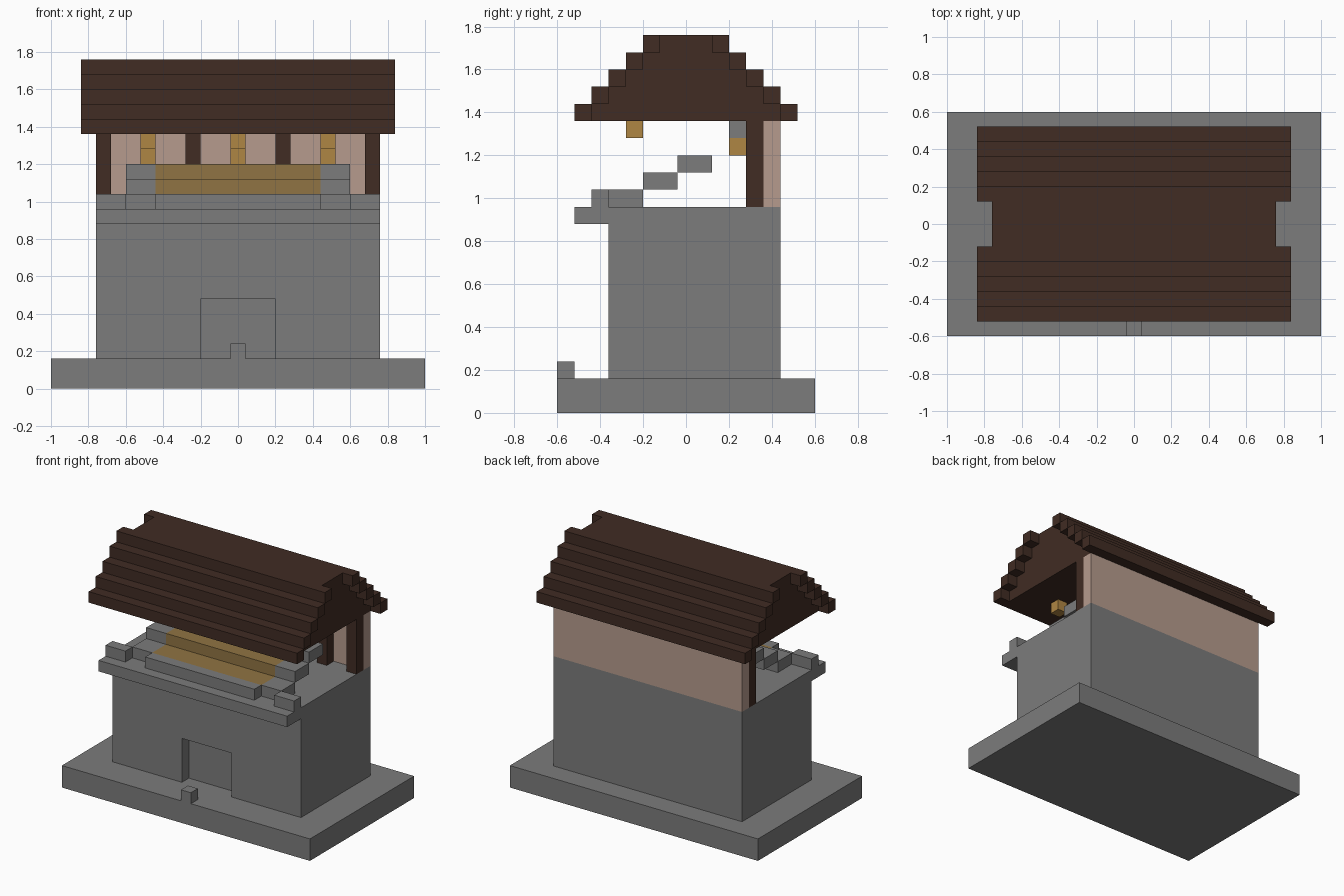
import bpy
import bmesh
from mathutils import Vector

old = bpy.data.objects.get("Cube")
if old:
    bpy.data.objects.remove(old, do_unlink=True)

U = 0.08  # building block size


def material(name, rgb):
    m = bpy.data.materials.new(name)
    m.use_nodes = True
    m.diffuse_color = (*rgb, 1)
    bsdf = m.node_tree.nodes["Principled BSDF"]
    bsdf.inputs["Base Color"].default_value = (*rgb, 1)
    bsdf.inputs["Roughness"].default_value = 0.9
    return m


STONE = material("grey stone", (0.2, 0.2, 0.2))
WOOD = material("dark brown wood", (0.052, 0.025, 0.017))
PLASTER = material("pink plaster", (0.47, 0.33, 0.27))
LAMP = material("golden lamp", (0.43, 0.24, 0.056))
STRAW = material("dull ochre", (0.28, 0.175, 0.056))


def finish(name, bm, mat):
    bmesh.ops.recalc_face_normals(bm, faces=bm.faces)
    mesh = bpy.data.meshes.new(name)
    bm.to_mesh(mesh)
    bm.free()
    mesh.materials.append(mat)
    obj = bpy.data.objects.new(name, mesh)
    bpy.context.collection.objects.link(obj)
    return obj


def box(name, mat, x, y, z):
    """Box from (low, high) ranges in block units."""
    bm = bmesh.new()
    bmesh.ops.create_cube(bm, size=1)
    for v in bm.verts:
        v.co = Vector([U * (r[0] if c < 0 else r[1]) for c, r in zip(v.co, (x, y, z))])
    return finish(name, bm, mat)


def mirrored(name, mat, x, y, z):
    """Matching boxes on the left (+x) and the right (-x)."""
    box("left_" + name, mat, x, y, z)
    box("right_" + name, mat, (-x[1], -x[0]), y, z)


# Plinth, peg and solid hall
box("plinth", STONE, (-12.5, 12.5), (-7.5, 7.5), (0, 2))
box("peg", STONE, (-0.5, 0.5), (-7.5, -6.5), (2, 3))
box("hall", STONE, (-9.5, 9.5), (-3.5, 5.5), (2, 12))

# Front wall with a doorway recess
outline = [(-9.5, 2), (-2.5, 2), (-2.5, 6), (2.5, 6), (2.5, 2), (9.5, 2), (9.5, 12), (-9.5, 12)]
bm = bmesh.new()
face = bm.faces.new([bm.verts.new((x * U, -4.5 * U, z * U)) for x, z in outline])
ext = bmesh.ops.extrude_face_region(bm, geom=[face])
bmesh.ops.translate(bm, vec=(0, U, 0), verts=[g for g in ext["geom"] if isinstance(g, bmesh.types.BMVert)])
finish("front_wall", bm, STONE)

# Balcony ledge and parapet
box("balcony_ledge", STONE, (-9.5, 9.5), (-6.5, -4.5), (11, 12))
box("parapet", STONE, (-5.5, 5.5), (-5.5, -4.5), (12, 13))
mirrored("corner_block", STONE, (7.5, 9.5), (-5.5, -4.5), (12, 13))

# Rising floating steps with an ochre runner
for i in range(3):
    y, z = (-4.5 + 2 * i, -2.5 + 2 * i), (12 + i, 13 + i)
    box(f"runner_{i}", STRAW, (-5.5, 5.5), y, z)
    mirrored(f"step_border_{i}", STONE, (5.5, 7.5), y, z)

# Rear plaster wall and its posts
box("rear_wall", PLASTER, (-9.5, 9.5), (4.5, 5.5), (12, 17))
for i in range(-3, 4):
    box(f"post_{i + 3}", WOOD, (3 * i - 0.5, 3 * i + 0.5), (3.5, 4.5), (12, 17))

# Lamps: one row under the roof, one row on brackets at the posts
for i in (-1, 0, 1):
    x = (6 * i - 0.5, 6 * i + 0.5)
    box(f"front_lamp_{i + 1}", LAMP, x, (-3.5, -2.5), (16, 17))
    box(f"rear_lamp_{i + 1}", LAMP, x, (2.5, 3.5), (15, 16))
    box(f"lamp_bracket_{i + 1}", STONE, x, (2.5, 3.5), (16, 17))

# Stepped roof: gable core with wider courses along both slopes
for i in range(5):
    z, half = (17 + i, 18 + i), 5.5 - i
    box(f"roof_core_{i}", WOOD, (-9.5, 9.5), (-half, half), z)
    box(f"front_course_{i}", WOOD, (-10.5, 10.5), (-half - 1, -half), z)
    box(f"rear_course_{i}", WOOD, (-10.5, 10.5), (half, half + 1), z)
